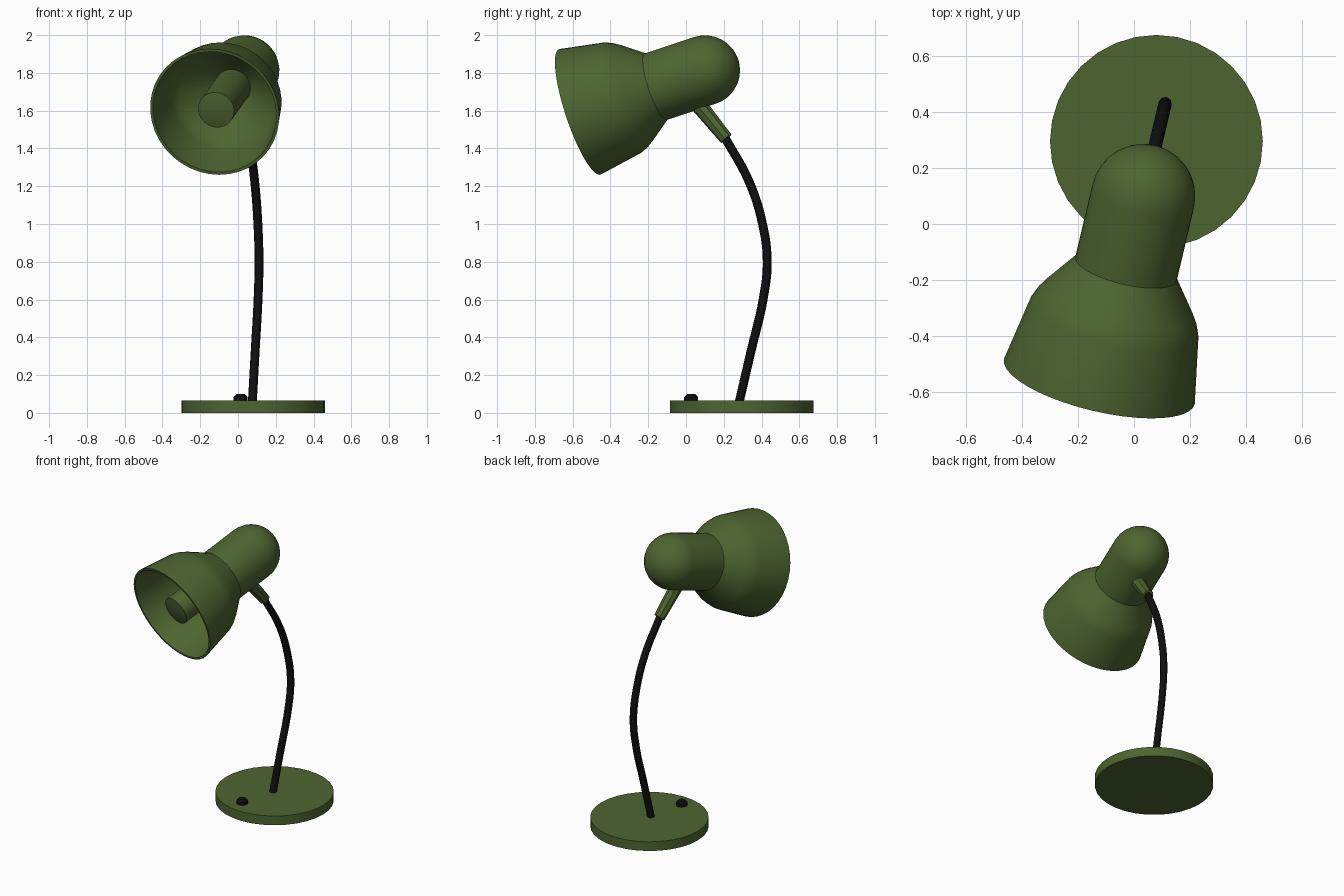
import bpy, bmesh, math
from mathutils import Vector

if "Cube" in bpy.data.objects:
    bpy.data.objects.remove(bpy.data.objects["Cube"])


def material(name, rgb):
    m = bpy.data.materials.new(name)
    m.diffuse_color = (*rgb, 1)
    m.use_nodes = True
    m.node_tree.nodes["Principled BSDF"].inputs["Base Color"].default_value = m.diffuse_color
    return m


GREEN = material("green_paint", (0.075, 0.13, 0.03))
BLACK = material("black_plastic", (0.005, 0.005, 0.006))


def lathe(name, profile, origin, axis, mat, sides=32):
    """Revolve (distance along axis, radius) points about an axis."""
    bm = bmesh.new()
    rot = Vector(axis).to_track_quat('Z', 'Y')
    rings = []
    for t, r in profile:
        if r == 0:
            rings.append([bm.verts.new((0, 0, t))])
        else:
            rings.append([bm.verts.new((r * math.cos(2 * math.pi * i / sides),
                                        r * math.sin(2 * math.pi * i / sides), t))
                          for i in range(sides)])
    for a, b in zip(rings, rings[1:]):
        for i in range(sides):
            j = (i + 1) % sides
            if len(a) == 1:
                bm.faces.new((a[0], b[j], b[i]))
            elif len(b) == 1:
                bm.faces.new((a[i], a[j], b[0]))
            else:
                bm.faces.new((a[i], a[j], b[j], b[i]))
    bmesh.ops.recalc_face_normals(bm, faces=bm.faces)
    me = bpy.data.meshes.new(name)
    bm.to_mesh(me)
    bm.free()
    me.materials.append(mat)
    ob = bpy.data.objects.new(name, me)
    bpy.context.collection.objects.link(ob)
    ob.location = origin
    ob.rotation_mode = 'QUATERNION'
    ob.rotation_quaternion = rot
    bpy.ops.object.select_all(action='DESELECT')
    ob.select_set(True)
    bpy.context.view_layer.objects.active = ob
    bpy.ops.object.shade_smooth_by_angle()
    return ob


def on_plane(y, z):
    """The stem, collar and head all lie in one turned vertical plane."""
    return Vector((0.033 + 0.237 * (y - 0.10), y, z))


UP = (0, 0, 1)

# Round base and switch button
lathe("base", [(0, 0), (0, 0.38), (0.065, 0.38), (0.065, 0)], (0.08, 0.295, 0), UP, GREEN)
lathe("switch_button", [(0, 0), (0, 0.037), (0.02, 0.037), (0.035, 0.022), (0.035, 0)],
      (0.014, 0.027, 0.064), UP, BLACK, 12)

# Bent stem
path = [(0.28, 0.05), (0.345, 0.33), (0.41, 0.61), (0.43, 0.80),
        (0.405, 1.0), (0.336, 1.22), (0.205, 1.46)]
cu = bpy.data.curves.new("stem", 'CURVE')
cu.dimensions = '3D'
cu.bevel_depth = 0.024
cu.bevel_resolution = 2
cu.resolution_u = 6
cu.use_fill_caps = True
sp = cu.splines.new('BEZIER')
sp.bezier_points.add(len(path) - 1)
for p, (y, z) in zip(sp.bezier_points, path):
    p.co = on_plane(y, z)
    p.handle_left_type = p.handle_right_type = 'AUTO'
cu.materials.append(BLACK)
bpy.context.collection.objects.link(bpy.data.objects.new("stem", cu))

# Tapered collar joining stem and head
low, high = on_plane(0.213, 1.452), on_plane(0.035, 1.67)
length = (high - low).length
lathe("collar", [(0, 0), (0, 0.036), (length, 0.046), (length, 0)], low, high - low, GREEN, 8)

# Head: domed housing flaring into a thin hollow shade
R = 0.186
centre = on_plane(0.10, 1.813)
axis = Vector((-0.219, -0.926, -0.307)).normalized()
dome = [(-R * math.cos(a), R * math.sin(a)) for a in
        [math.pi / 2 * i / 8 for i in range(1, 9)]]
outer = [(0.28, R), (0.40, 0.272), (0.435, 0.293), (0.475, 0.309), (0.715, 0.35)]
inner = [(0.715, 0.335), (0.475, 0.294), (0.44, 0.279), (0.405, 0.253), (0.28, 0.09), (0.28, 0)]
lathe("shade", [(-R, 0)] + dome + outer + inner, centre, axis, GREEN, 40)

# Bulb inside the shade
lathe("bulb", [(0.27, 0), (0.27, 0.098), (0.68, 0.098), (0.69, 0.05), (0.692, 0)],
      centre, axis, GREEN, 32)
